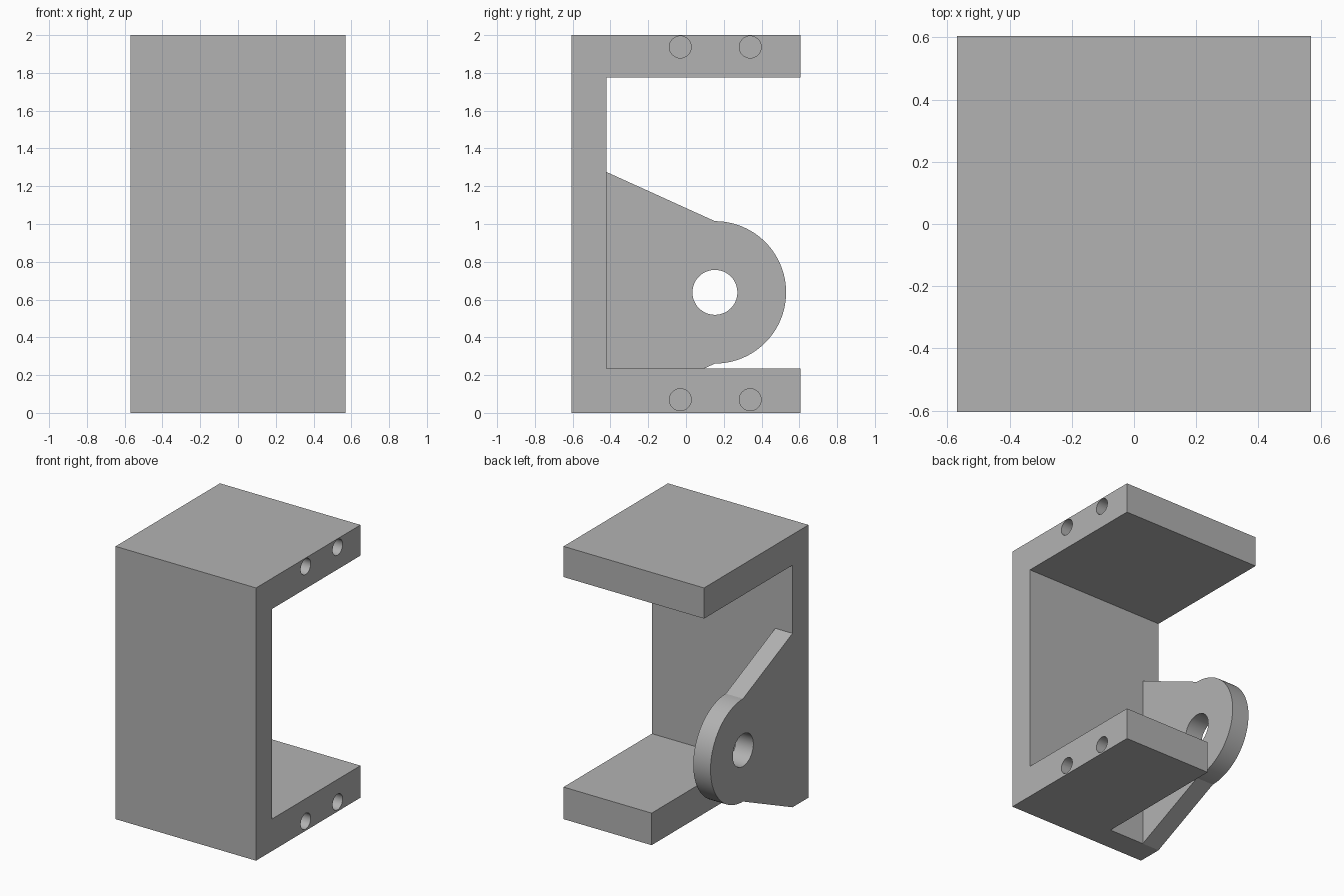
import bpy, bmesh, math

cube = bpy.data.objects.get("Cube")
if cube:
    bpy.data.objects.remove(cube, do_unlink=True)

HALF_W, BACK, TOP = 0.57, 0.605, 2.0
WALL_IN = -0.42            # inner face of the front wall
FLOOR, CEILING = 0.235, 1.775
LUG_IN, NOTCH_IN = -0.43, -0.145
PIVOT_Y, PIVOT_Z, LUG_R = 0.153, 0.638, 0.377

grey = bpy.data.materials.new("plain grey")
grey.use_nodes = True
colour = (0.448, 0.448, 0.448, 1)
grey.diffuse_color = colour
grey.node_tree.nodes["Principled BSDF"].inputs["Base Color"].default_value = colour


def arc(y, z, r, start, end, steps):
    angles = [math.radians(start + (end - start) * i / steps) for i in range(steps + 1)]
    return [(y + r * math.cos(a), z + r * math.sin(a)) for a in angles]


def extrude_profile(name, points, x0, x1):
    """Extrude a side profile of (y, z) points from x0 to x1."""
    bm = bmesh.new()
    face = bm.faces.new([bm.verts.new((x0, y, z)) for y, z in points])
    made = bmesh.ops.extrude_face_region(bm, geom=[face])["geom"]
    moved = [v for v in made if isinstance(v, bmesh.types.BMVert)]
    bmesh.ops.translate(bm, verts=moved, vec=(x1 - x0, 0, 0))
    bmesh.ops.recalc_face_normals(bm, faces=bm.faces)
    mesh = bpy.data.meshes.new(name)
    bm.to_mesh(mesh)
    bm.free()
    mesh.materials.append(grey)
    obj = bpy.data.objects.new(name, mesh)
    bpy.context.collection.objects.link(obj)
    return obj


def combine(target, tool, operation):
    """Apply a boolean and discard the tool."""
    mod = target.modifiers.new(operation.title(), 'BOOLEAN')
    mod.operation, mod.solver, mod.object = operation, 'EXACT', tool
    bpy.context.view_layer.objects.active = target
    bpy.ops.object.modifier_apply(modifier=mod.name)
    bpy.data.objects.remove(tool, do_unlink=True)


def drill(target, y, z, r, x0, x1, steps):
    circle = arc(y, z, r, 0, 360, steps)[:-1]
    combine(target, extrude_profile("drill", circle, x0, x1), 'DIFFERENCE')


# C-shaped body: front wall with top and bottom plates
bracket = extrude_profile("bracket", [
    (-BACK, 0), (BACK, 0), (BACK, FLOOR), (WALL_IN, FLOOR),
    (WALL_IN, CEILING), (BACK, CEILING), (BACK, TOP), (-BACK, TOP)],
    -HALF_W, HALF_W)

# Bottom plate stops short to leave room beside the lug
notch = extrude_profile("notch", [
    (WALL_IN, -0.1), (1, -0.1), (1, 0.4), (WALL_IN, 0.4)], -1, NOTCH_IN)
combine(bracket, notch, 'DIFFERENCE')

# Rounded pivot lug, flush with the side of the wall
lug = extrude_profile("pivot_lug",
    [(-0.5, 0), (-0.5, 1.275), (WALL_IN, 1.275)]
    + arc(PIVOT_Y, PIVOT_Z, LUG_R, 90, -90, 48) + [(WALL_IN, 0)],
    -HALF_W, LUG_IN)
drill(lug, PIVOT_Y, PIVOT_Z, 0.119, -1, 0, 48)
combine(bracket, lug, 'UNION')

# Blind screw holes in the plate edges
for z in (0.07, 1.937):
    for y in (-0.03, 0.34):
        drill(bracket, y, z, 0.058, HALF_W - 0.4, 1, 32)

bpy.ops.object.select_all(action='DESELECT')
bracket.select_set(True)
bpy.context.view_layer.objects.active = bracket
bpy.ops.object.shade_smooth_by_angle(angle=math.radians(20))
